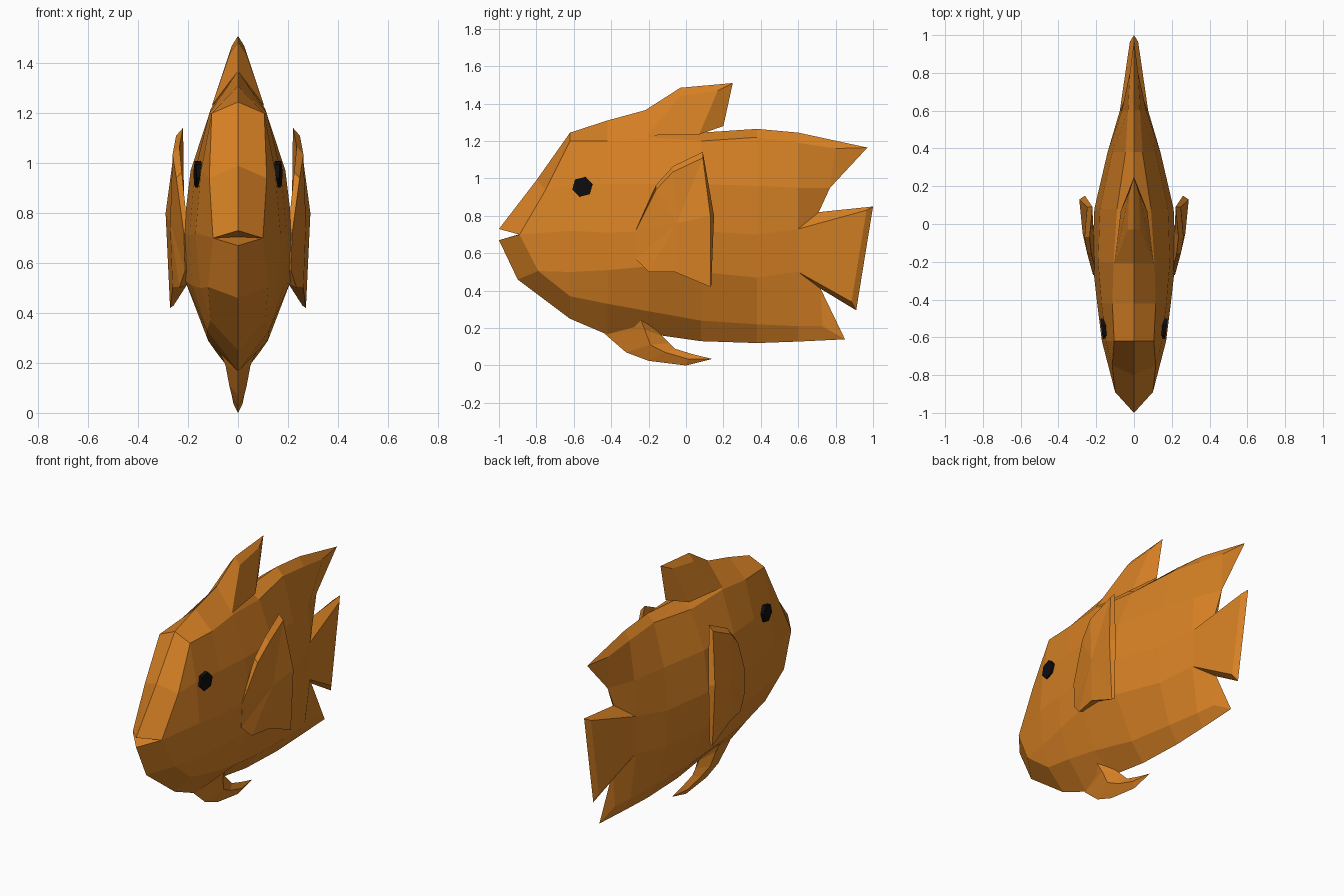
import bpy, bmesh
from mathutils import Matrix

if "Cube" in bpy.data.objects:
    bpy.data.objects.remove(bpy.data.objects["Cube"])


def material(name, color):
    m = bpy.data.materials.new(name)
    m.diffuse_color = (*color, 1)
    m.use_nodes = True
    m.node_tree.nodes["Principled BSDF"].inputs["Base Color"].default_value = m.diffuse_color
    return m


ORANGE = material("orange", (0.68, 0.22, 0.018))
BLACK = material("black", (0.004, 0.004, 0.005))


def finish(name, bm, mat):
    bmesh.ops.remove_doubles(bm, verts=bm.verts, dist=0.0005)
    bmesh.ops.recalc_face_normals(bm, faces=bm.faces)
    me = bpy.data.meshes.new(name)
    bm.to_mesh(me)
    bm.free()
    me.materials.append(mat)
    ob = bpy.data.objects.new(name, me)
    bpy.context.collection.objects.link(ob)
    return ob


def mirrored(name, faces):
    """Faces are lists of (y, z, x) points on one side; the other is mirrored."""
    bm = bmesh.new()
    for s in (1, -1):
        for f in faces:
            pts = list(dict.fromkeys(f))
            if len(pts) > 2:
                bm.faces.new([bm.verts.new((s * x, y, z)) for y, z, x in pts])
    return finish(name, bm, ORANGE)


def strip(a, b):
    """Quads between two point rows."""
    return [[a[i], a[i + 1], b[i + 1], b[i]] for i in range(len(a) - 1)]


# body: cross-sections (y, belly z, top z, then (z, half width) up the side)
sections = [
    (-0.62, 0.25, 1.245, (0.37, .11), (0.50, .15), (0.72, .17), (0.97, .148), (1.20, .105)),
    (-0.42, 0.165, 1.31, (0.33, .125), (0.51, .185), (0.71, .195), (0.97, .172), (1.20, .115)),
    (-0.20, 0.17, 1.37, (0.29, .12), (0.53, .212), (0.72, .22), (0.97, .19), (1.22, .108)),
    (0.08, 0.13, 1.245, (0.24, .085), (0.50, .20), (0.72, .21), (0.97, .18), (1.20, .09)),
    (0.38, 0.12, 1.265, (0.22, .06), (0.47, .13), (0.70, .14), (0.96, .115), (1.22, .045)),
    (0.60, 0.128, 1.245, (0.21, .038), (0.50, .075), (0.73, .075), (0.95, .065), (1.19, .032)),
]
rings = [[(y, zb, 0)] + [(y, z, w) for z, w in side] + [(y, zt, 0)]
         for y, zb, zt, *side in sections]

# head ring, lips and the mouth notch
chin, jaw, corner = (-.9, .46, 0), (-.79, .505, .12), (-.89, .70, .1)
brow, nose = (-.75, .94, .115), (-.8, .99, 0)
lip_up, lip_low, throat = (-1, .73, 0), (-1, .67, 0), (-.88, .705, 0)
head = [chin, jaw, jaw, corner, brow, brow, nose]
faces = [[lip_up, corner, brow, nose], [lip_low, chin, jaw, corner],
         [lip_up, throat, corner], [lip_low, corner, throat]]

# swept rear lobes above and below the tail
low_lobe = [(.85, .14, 0), (.73, .21, .025), (.72, .41, 0)]
up_lobe = [(.71, .82, 0), (.77, .95, 0), (.80, 1.16, .022), (.97, 1.165, 0)]
last = rings[-1]
rows = [head] + rings
for a, b in zip(rows, rows[1:]):
    faces += strip(a, b)
faces += strip(last[:3], low_lobe) + strip(last[3:], up_lobe)
faces += [low_lobe, up_lobe[1:]]

# tail fin, joined to the body end
t_low, t_up = (.885, .34, .022), (.965, .83, .022)
c_low, c_up = (.91, .295, 0), (1.0, .85, 0)
faces += [[last[2], last[3], t_up, t_low], [last[3], up_lobe[0], c_up, t_up],
          [last[2], t_low, c_low, low_lobe[2]], [t_low, t_up, c_up, c_low]]
mirrored("body_and_tail", faces)

# dorsal fin
b0, b1 = (-.21, 1.23, .105), (.07, 1.235, .07)
m0, m1 = (-.03, 1.44, .033), (.17, 1.47, .025)
c0, c1, tip, heel = (-.21, 1.37, 0), (-.03, 1.485, 0), (.25, 1.51, 0), (.20, 1.28, 0)
mirrored("dorsal_fin", [[c0, c1, m0, b0], [b0, m0, m1, b1], [c1, tip, m1, m0],
                        [b1, m1, tip, heel]])

# pelvic fin: front, side and back edge, curling backwards
pelvic = [
    [(-.43, .24, 0), (-.25, .27, .085), (-.12, .24, 0)],
    [(-.43, .165, 0), (-.22, .19, .05), (-.13, .16, 0)],
    [(-.32, .07, 0), (-.19, .11, .035), (-.09, .12, 0)],
    [(-.20, .025, 0), (-.11, .07, .025), (-.06, .09, 0)],
    [(0, 0, 0), (.01, .035, .018), (.03, .062, 0)],
    [(.14, .035, 0)] * 3,
]
mirrored("pelvic_fin", [f for a, b in zip(pelvic, pelvic[1:]) for f in strip(a, b)])

# pectoral fins: outer skin, inner skin and rim
outer = [(-.27, .72, .217), (-.16, .94, .247), (-.07, 1.035, .262), (.09, 1.11, .248),
         (.13, .80, .29), (.13, .42, .272), (-.06, .50, .262), (-.20, .50, .235),
         (-.27, .57, .212)]
inner = [(-.25, .72, .20), (-.16, .965, .225), (-.07, 1.065, .235), (.09, 1.142, .22),
         (.15, .80, .26), (.135, .43, .258), (-.06, .52, .20), (-.20, .52, .19),
         (-.25, .57, .19)]
fin = strip(outer + outer[:1], inner + inner[:1])
for p, mid in ((outer, (-.05, .76, .272)), (inner, (-.05, .76, .215))):
    fin += [[mid, p[i], p[(i + 1) % 9]] for i in range(9)]
mirrored("pectoral_fins", fin)

# eyes: flat six-sided studs
bm = bmesh.new()
for s in (1, -1):
    place = (Matrix.Translation((s * .155, -.553, .955)) @ Matrix.Rotation(s * -.12, 4, 'Z')
             @ Matrix.Rotation(1.5708, 4, 'Y') @ Matrix.Rotation(.25, 4, 'Z'))
    bmesh.ops.create_cone(bm, cap_ends=True, segments=6, radius1=.055, radius2=.055,
                          depth=.034, matrix=place)
finish("eyes", bm, BLACK)
